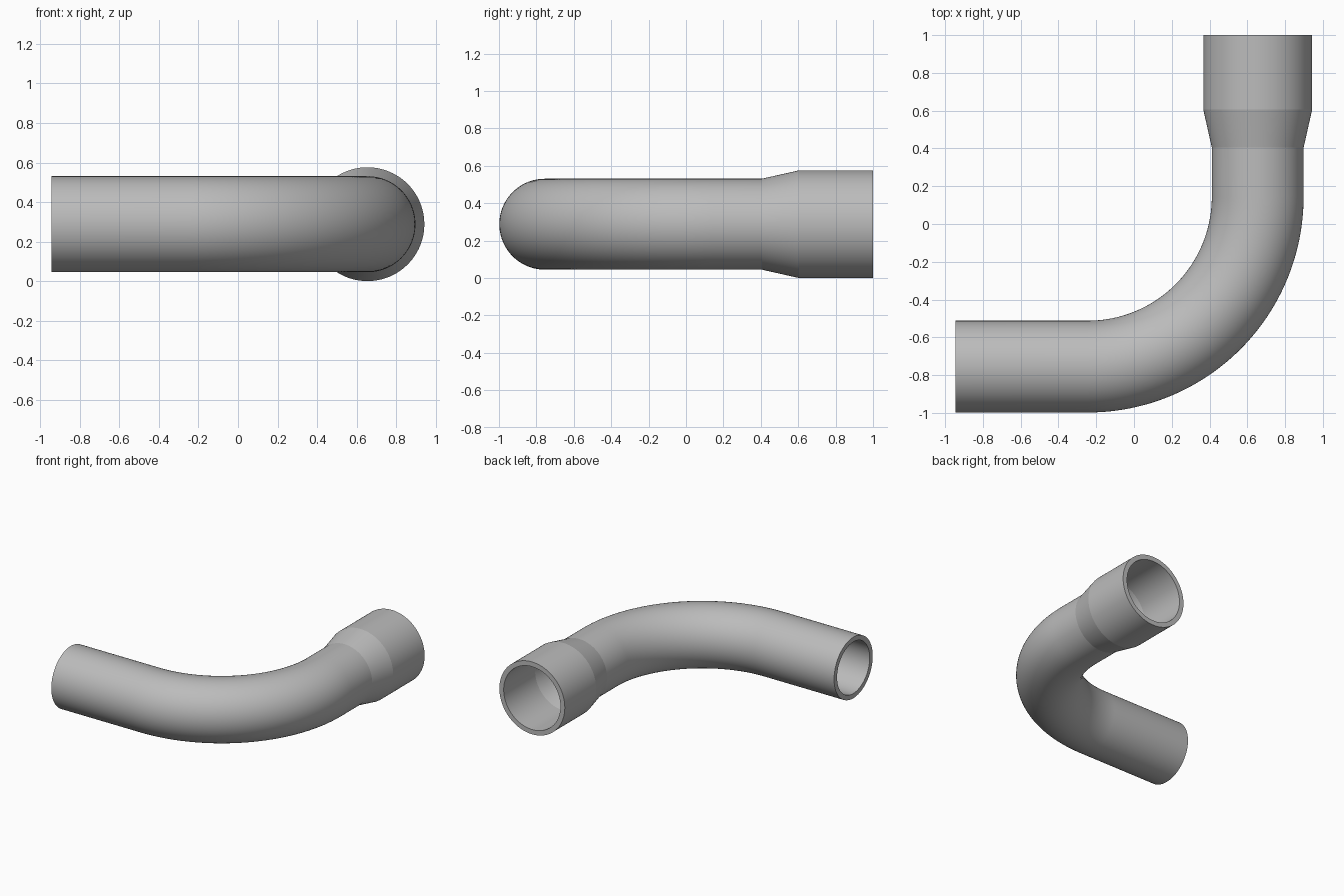
import bpy, bmesh, math
from mathutils import Vector

cube = bpy.data.objects.get("Cube")
if cube:
    bpy.data.objects.remove(cube, do_unlink=True)

SIDES = 96
AXIS_Z = 0.288                      # height of the pipe axis
PIPE_R, SOCKET_R, WALL = 0.243, 0.288, 0.038
BEND_R = 0.9
BEND_X, BEND_Y = -0.245, 0.145      # centre of the bend
LEG_X = BEND_X + BEND_R

grey = bpy.data.materials.new("plastic grey")
grey.use_nodes = True
colour = (0.5, 0.5, 0.5, 1)
grey.diffuse_color = colour
grey.node_tree.nodes["Principled BSDF"].inputs["Base Color"].default_value = colour


def tube(name, stations):
    """Hollow tube; each station is (x, y, heading, outer radius)."""
    bm = bmesh.new()

    def ring(x, y, heading, r):
        side = Vector((math.sin(heading), -math.cos(heading), 0))
        up = Vector((0, 0, 1))
        steps = [2 * math.pi * i / SIDES for i in range(SIDES)]
        return [bm.verts.new(Vector((x, y, AXIS_Z)) + r * (math.cos(a) * side + math.sin(a) * up))
                for a in steps]

    # outer skin forward, then inner skin back, closed into a loop
    rings = [ring(*s) for s in stations]
    rings += [ring(x, y, h, r - WALL) for x, y, h, r in reversed(stations)]
    for a, b in zip(rings, rings[1:] + rings[:1]):
        for i in range(SIDES):
            j = (i + 1) % SIDES
            bm.faces.new((a[i], a[j], b[j], b[i]))
    bmesh.ops.recalc_face_normals(bm, faces=bm.faces)
    mesh = bpy.data.meshes.new(name)
    bm.to_mesh(mesh)
    bm.free()
    mesh.materials.append(grey)
    obj = bpy.data.objects.new(name, mesh)
    bpy.context.collection.objects.link(obj)
    bpy.ops.object.select_all(action="DESELECT")
    obj.select_set(True)
    bpy.context.view_layer.objects.active = obj
    bpy.ops.object.shade_smooth_by_angle(angle=math.radians(10))
    return obj


# Bent pipe: straight inlet, quarter bend, straight outlet
quarter = math.pi / 2
path = [(-0.945, BEND_Y - BEND_R, 0, PIPE_R)]
for i in range(49):
    t = quarter * i / 48
    path.append((BEND_X + BEND_R * math.sin(t), BEND_Y - BEND_R * math.cos(t), t, PIPE_R))
path.append((LEG_X, 0.405, quarter, PIPE_R))
tube("bent_pipe", path)

# Flared socket: taper, then wide sleeve
tube("flared_socket", [(LEG_X, 0.405, quarter, PIPE_R),
                       (LEG_X, 0.605, quarter, SOCKET_R),
                       (LEG_X, 1.0, quarter, SOCKET_R)])
